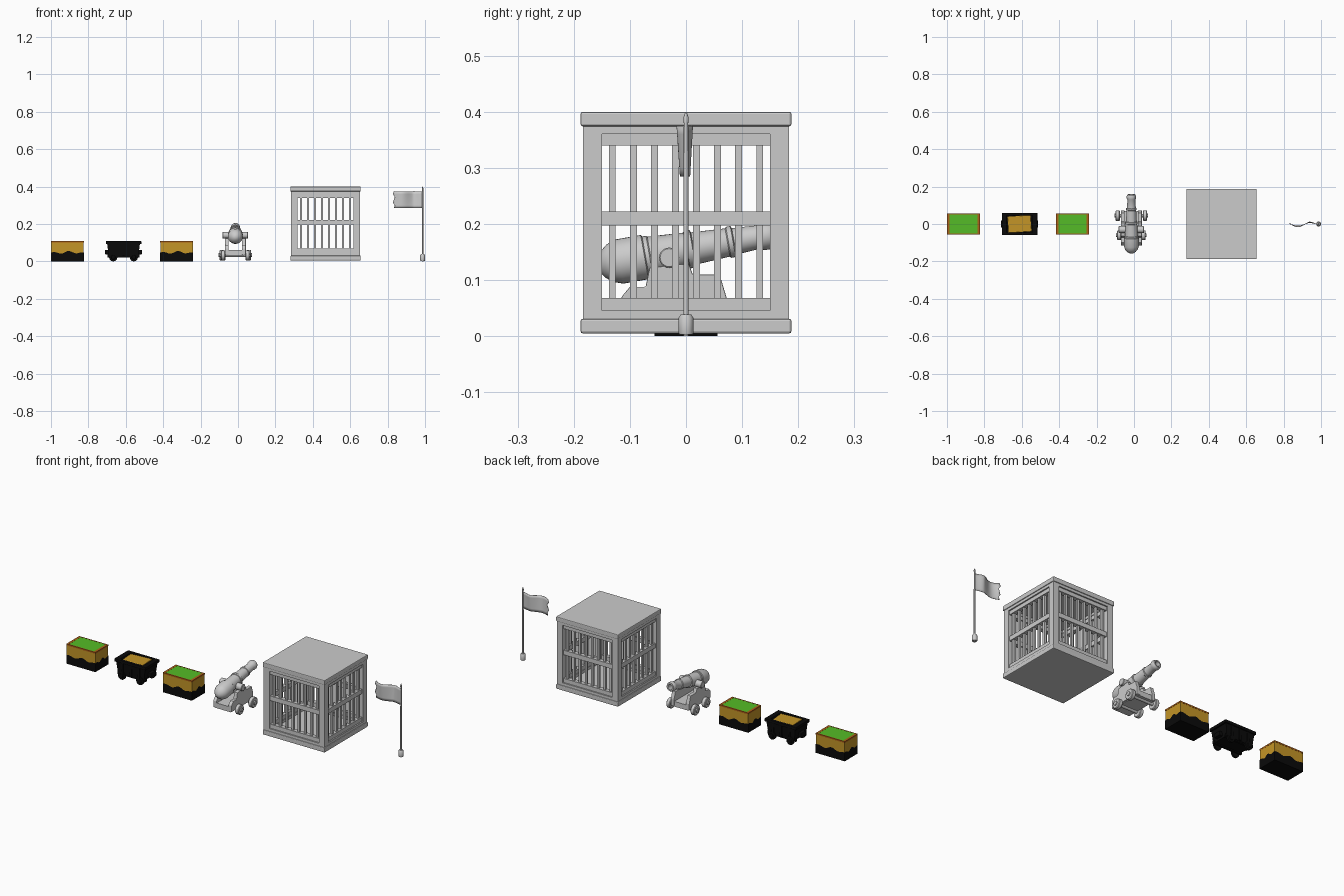
import bpy, bmesh, math
from mathutils import Matrix, Vector

if "Cube" in bpy.data.objects:
    bpy.data.objects.remove(bpy.data.objects["Cube"])


def material(name, rgb):
    m = bpy.data.materials.new(name)
    m.diffuse_color = (*rgb, 1)
    m.use_nodes = True
    m.node_tree.nodes["Principled BSDF"].inputs["Base Color"].default_value = m.diffuse_color
    return m


BLACK = material("black", (0.003, 0.003, 0.003))
BROWN = material("brown", (0.55, 0.30, 0.02))
ORANGE = material("orange", (0.42, 0.12, 0.01))
GREEN = material("green", (0.09, 0.50, 0.02))


def finish(bm, name, mat=None, smooth=False, bevel=0):
    bmesh.ops.recalc_face_normals(bm, faces=bm.faces)
    me = bpy.data.meshes.new(name)
    bm.to_mesh(me)
    bm.free()
    ob = bpy.data.objects.new(name, me)
    bpy.context.collection.objects.link(ob)
    if mat:
        me.materials.append(mat)
    if bevel:
        b = ob.modifiers.new("bevel", 'BEVEL')
        b.width, b.segments = bevel, 2
    if smooth:
        bpy.context.view_layer.objects.active = ob
        ob.select_set(True)
        bpy.ops.object.shade_smooth_by_angle(angle=math.radians(35))
        ob.select_set(False)
    return ob


def box(name, x, y, z, mat=None, bevel=0, taper=1.0):
    """Box from (min, max) ranges; taper scales the lower end."""
    bm = bmesh.new()
    c = [(a + b) / 2 for a, b in (x, y, z)]
    s = [b - a for a, b in (x, y, z)]
    bmesh.ops.create_cube(bm, size=1)
    for v in bm.verts:
        k = taper if v.co.z < 0 else 1
        v.co = (c[0] + v.co.x * s[0] * k, c[1] + v.co.y * s[1] * k, c[2] + v.co.z * s[2])
    return finish(bm, name, mat, bevel=bevel)


def lathe(name, profile, origin, axis, mat=None, sides=24):
    """Spin (distance, radius) points round an axis through origin."""
    bm = bmesh.new()
    rings = []
    for t, r in profile:
        rings.append([bm.verts.new((r * math.cos(i * math.tau / sides),
                                    r * math.sin(i * math.tau / sides), t)) for i in range(sides)])
    for a, b in zip(rings, rings[1:]):
        for i in range(sides):
            j = (i + 1) % sides
            bm.faces.new((a[i], a[j], b[j], b[i]))
    bm.faces.new(rings[0])
    bm.faces.new(rings[-1])
    rot = Vector((0, 0, 1)).rotation_difference(Vector(axis)).to_matrix().to_4x4()
    bm.transform(Matrix.Translation(origin) @ rot)
    return finish(bm, name, mat, smooth=True)


def extrude_x(name, pts, x, bevel=0):
    """Extrude a (y, z) outline across an x range."""
    bm = bmesh.new()
    f = bm.faces.new([bm.verts.new((x[0], y, z)) for y, z in pts])
    r = bmesh.ops.extrude_face_region(bm, geom=[f])
    bmesh.ops.translate(bm, vec=(x[1] - x[0], 0, 0),
                        verts=[v for v in r["geom"] if isinstance(v, bmesh.types.BMVert)])
    return finish(bm, name, bevel=bevel)


# Two earth blocks with grass tops and a wavy dark base
def earth_block(cx):
    hx, hy, top = 0.088, 0.056, 0.108
    box("earth_body", (cx - hx + .001, cx + hx - .001), (-hy + .001, hy - .001), (0.002, top - .003), BROWN)
    for s in (-1, 1):
        box("rim_end", sorted((cx + s * hx, cx + s * (hx - .013))), (-hy, hy), (top - .008, top), ORANGE)
        box("rim_side", (cx - hx, cx + hx), sorted((s * hy, s * (hy - .006))), (top - .008, top), ORANGE)
    box("grass", (cx - hx + .013, cx + hx - .013), (-hy + .006, hy - .006), (top - .006, top - .0005), GREEN)
    bm = bmesh.new()
    corners = [(-hx, -hy), (hx, -hy), (hx, hy), (-hx, hy)]
    ring = []
    for k in range(4):
        a, b = corners[k], corners[(k + 1) % 4]
        for i in range(16):
            u = i / 16
            z = 0.048 + 0.008 * math.sin(u * math.tau * 2 + 1) * math.sin(u * math.pi)
            x, y = cx + a[0] + (b[0] - a[0]) * u, a[1] + (b[1] - a[1]) * u
            ring.append((bm.verts.new((x, y, 0)), bm.verts.new((x, y, z))))
    for p, q in zip(ring, ring[1:] + ring[:1]):
        bm.faces.new((p[0], q[0], q[1], p[1]))
    bm.faces.new([p[0] for p in ring])
    finish(bm, "dark_base", BLACK)


earth_block(-0.912)
earth_block(-0.328)

# Mine cart with its load
cx = -0.612
box("cart_tub", (cx - .088, cx + .088), (-.055, .055), (.028, .098), BLACK, taper=.9)
for s in (-1, 1):
    box("cart_rim_end", sorted((cx + s * .095, cx + s * .068)), (-.06, .06), (.092, .108), BLACK, .002)
    box("cart_rim_side", (cx - .095, cx + .095), sorted((s * .06, s * .045)), (.092, .108), BLACK, .002)
    box("cart_bumper", sorted((cx + s * .075, cx + s * .099)), (-.02, .02), (.038, .062), BLACK, .003)
    box("cart_beam", (cx - .085, cx + .085), sorted((s * .035, s * .047)), (.022, .04), BLACK)
    for t in (-.05, 0, .05):
        box("cart_strap", (cx + t - .006, cx + t + .006), sorted((s * .05, s * .057)), (.03, .095), BLACK)
    for t in (-.055, .055):
        lathe("cart_wheel", [(-.006, .022), (.004, .022), (.004, .012), (.008, .01)],
              (cx + t, s * .05, .022), (0, s, 0), BLACK, 16)
load = box("cart_load", (-.062, .062), (-.044, .044), (.085, .106), BROWN, .004)
load.location.x = cx
load.rotation_euler.z = math.radians(4)

# Cannon barrel
GX = -0.014
tilt = math.radians(10)
aim = Vector((0, math.cos(tilt), math.sin(tilt)))
pivot = Vector((GX, 0, .154))
lathe("cannon_barrel", [
    (-.160, .004), (-.158, .012), (-.150, .024), (-.138, .034), (-.120, .040), (-.075, .040),
    (-.073, .037), (-.066, .037), (-.064, .035), (.000, .031), (.002, .034), (.012, .034),
    (.014, .029), (.075, .0255), (.077, .028), (.085, .028), (.087, .024), (.130, .021),
    (.138, .025), (.152, .025), (.160, .021), (.160, .014), (.100, .014)], pivot, aim, sides=32)

# Cannon carriage, trunnions and wheels
cheek = [(-.115, .035), (-.115, .07), (-.1, .088), (-.072, .088), (-.065, .122), (.005, .13),
         (.012, .11), (.06, .11), (.072, .07), (.072, .035)]
for s in (-1, 1):
    extrude_x("carriage_cheek", cheek, sorted((GX + s * .036, GX + s * .056)), .002)
    lathe("trunnion", [(0, .018), (.066, .018), (.068, .016)], (GX, -.03, .14), (s, 0, 0))
    for y, r, x0 in ((.045, .028, .062), (-.06, .026, .054)):
        lathe("carriage_wheel", [(0, r - .003), (.003, r), (.019, r), (.022, r - .003), (.022, .011),
              (.027, .010)], (GX + s * x0, y, r + .006), (s, 0, 0))
box("carriage_bed", (GX - .05, GX + .05), (-.113, .07), (.032, .06))
for y in (.045, -.06):
    lathe("axle", [(-.07, .009), (.07, .009)], (GX, y, .033), (1, 0, 0))

# Cage slabs and corner posts
KX, H, IN = 0.468, 0.184, 0.15
for z in ((.005, .031), (.374, .4)):
    box("cage_slab", (KX - .188, KX + .188), (-.188, .188), z, bevel=.004)
for sx in (-1, 1):
    for sy in (-1, 1):
        box("cage_post", sorted((KX + sx * H, KX + sx * IN)), sorted((sy * H, sy * IN)), (.03, .375))


def side_box(name, k, u, d, z):
    """Box on cage side k: u runs along the side, d is distance from the centre."""
    ob = box(name, u, (-d[1], -d[0]), z)
    ob.location.x = KX
    ob.rotation_euler.z = k * math.pi / 2


# Cage sides: outer frame, recessed rails, bars
for k in range(4):
    for z in ((.03, .046), (.36, .375)):
        side_box("cage_frame", k, (-IN, IN), (IN, H), z)
    for z in ((.045, .068), (.34, .361)):
        side_box("cage_rail", k, (-IN, IN), (.153, .177), z)
    side_box("cage_middle_rail", k, (-IN, IN), (.153, .177), (.197, .222))
    for i in range(8):
        u = (i - 3.5) * .0375
        side_box("cage_bar", k, (u - .006, u + .006), (.159, .171), (.06, .345))

# Flag pole and waving cloth
FX = 0.987
lathe("pole_base", [(0, .012), (.003, .013), (.03, .013), (.036, .009)], (FX, 0, .003), (0, 0, 1))
lathe("flag_pole", [(.0, .0045), (.38, .004), (.39, .0045), (.4, .001)], (FX, 0, 0), (0, 0, 1), sides=12)
bm = bmesh.new()
N, M = 24, 6
grid = []
for i in range(N + 1):
    u = i / N
    col = []
    for j in range(M + 1):
        v = j / M
        ragged = .006 * math.sin(j * 2.1) * (u > .99)
        y = .015 * math.sin(u * 6.5) * (.6 + .4 * v) * min(1, u * 3)
        col.append(bm.verts.new((FX - u * .153 + ragged, y, .285 + .09 * v)))
    grid.append(col)
for a, b in zip(grid, grid[1:]):
    for j in range(M):
        bm.faces.new((a[j], a[j + 1], b[j + 1], b[j]))
cloth = finish(bm, "flag_cloth", smooth=True)
cloth.modifiers.new("thickness", 'SOLIDIFY').thickness = .002
